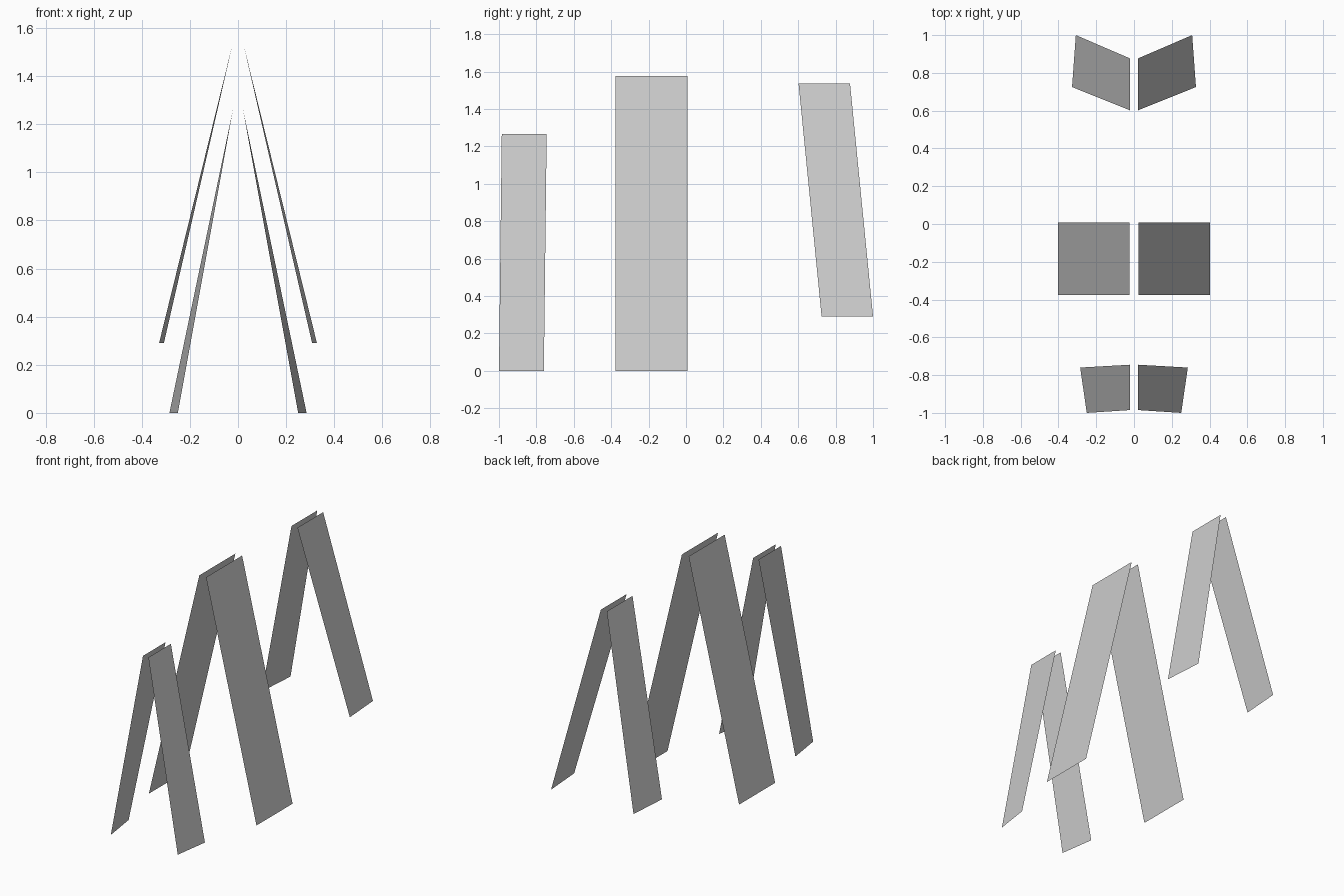
import bpy

if "Cube" in bpy.data.objects:
    bpy.data.objects.remove(bpy.data.objects["Cube"])

# Each pair of slanted flat legs: top edge and bottom edge of the right-hand leg
# (half gap, top z, top y front/back), bottom z, bottom corners (x, y) front/back
pairs = {
    "front_leg": (0.02, 1.265, (-0.985, -0.745), 0.0, ((0.25, -1.0), (0.285, -0.76))),
    "middle_leg": (0.025, 1.575, (-0.377, 0.008), 0.0, ((0.402, -0.377), (0.402, 0.008))),
    "back_leg": (0.022, 1.535, (0.602, 0.877), 0.29, ((0.328, 0.725), (0.308, 1.0))),
}


def panel(name, side, gap, top_z, top_y, bottom_z, bottom):
    """One single-sheet leg; side is +1 for right, -1 for left."""
    corners = [
        (bottom[0][0], bottom[0][1], bottom_z),
        (bottom[1][0], bottom[1][1], bottom_z),
        (gap, top_y[1], top_z),
        (gap, top_y[0], top_z),
    ]
    verts = [(side * x, y, z) for x, y, z in corners]
    # Keep normals facing outward on both sides
    face = (0, 1, 2, 3) if side > 0 else (0, 3, 2, 1)
    mesh = bpy.data.meshes.new(name)
    mesh.from_pydata(verts, [], [face])
    mesh.update()
    bpy.context.collection.objects.link(bpy.data.objects.new(name, mesh))


# Mirrored left and right legs for every pair
for name, shape in pairs.items():
    panel(name + "_right", 1, *shape)
    panel(name + "_left", -1, *shape)
